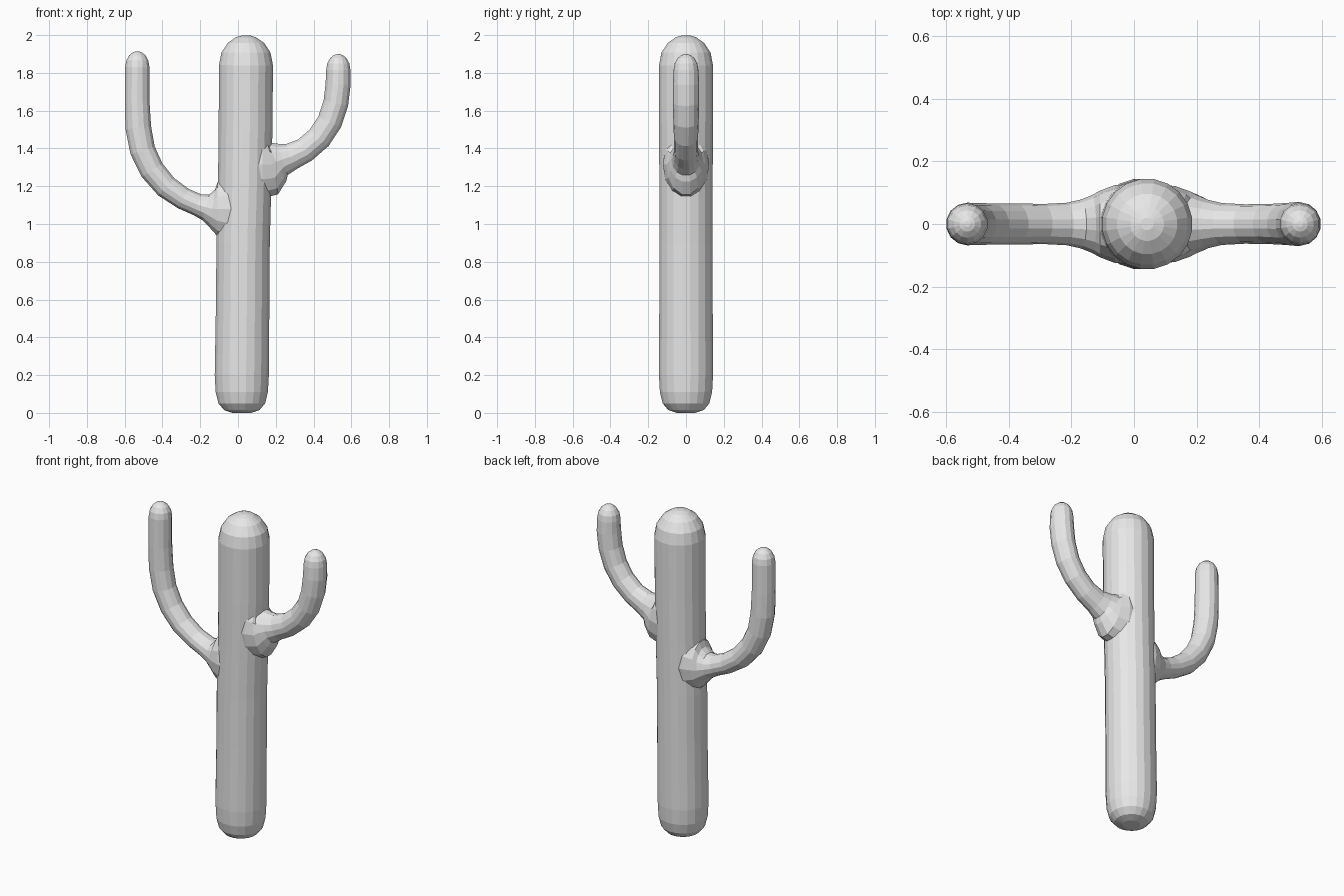
import bpy, bmesh, math
from mathutils import Vector

mat = bpy.data.materials.new("light grey")
mat.diffuse_color = (0.8, 0.8, 0.8, 1)


def dome(x, z, r, height):
    """Rings rounding off a vertical tube whose straight part ends at (x, z)."""
    return [(x, z + height * math.sin(a), r * math.cos(a), r * math.cos(a))
            for a in map(math.radians, (0, 25, 48, 68, 82))]


def tube(name, rings, sides):
    """Sweep elliptical rings (x, z, in-plane radius, y radius) along a path."""
    bm = bmesh.new()
    loops = []
    for i, (x, z, r, ry) in enumerate(rings):
        a, b = rings[max(i - 1, 0)], rings[min(i + 1, len(rings) - 1)]
        t = Vector((b[0] - a[0], b[1] - a[1])).normalized()
        loop = []
        for k in range(sides):
            ang = math.tau * (k + 0.5) / sides
            c, s = r * math.cos(ang), ry * math.sin(ang)
            loop.append(bm.verts.new((x - t.y * c, s, z + t.x * c)))
        loops.append(loop)
    for l0, l1 in zip(loops, loops[1:]):
        for k in range(sides):
            j = (k + 1) % sides
            bm.faces.new((l0[k], l0[j], l1[j], l1[k]))
    bm.faces.new(loops[0][::-1])
    bm.faces.new(loops[-1])
    bmesh.ops.recalc_face_normals(bm, faces=bm.faces)
    me = bpy.data.meshes.new(name)
    bm.to_mesh(me)
    bm.free()
    me.materials.append(mat)
    ob = bpy.data.objects.new(name, me)
    bpy.context.collection.objects.link(ob)
    return ob


# Trunk: rounded foot, slightly leaning column, domed top
trunk = tube("cactus", [
    (0.02, 0.0, 0.05, 0.05), (0.02, 0.015, 0.095, 0.095),
    (0.02, 0.05, 0.125, 0.125), (0.02, 0.11, 0.14, 0.14),
    (0.02, 0.2, 0.145, 0.145), (0.025, 0.6, 0.143, 0.143),
    (0.027, 0.9, 0.143, 0.143), (0.035, 1.2, 0.143, 0.143),
    (0.04, 1.5, 0.144, 0.144)] + dome(0.042, 1.84, 0.145, 0.16), 20)

# Left arm: flared root, long sweep upward
left = tube("left_arm", [
    (0.02, 1.08, 0.17, 0.125), (-0.06, 1.08, 0.17, 0.125),
    (-0.11, 1.08, 0.145, 0.106), (-0.135, 1.081, 0.105, 0.092),
    (-0.17, 1.088, 0.072, 0.078), (-0.215, 1.102, 0.06, 0.068),
    (-0.29, 1.135, 0.06, 0.064), (-0.38, 1.197, 0.064, 0.066),
    (-0.455, 1.285, 0.067, 0.066), (-0.505, 1.39, 0.069, 0.067),
    (-0.528, 1.51, 0.07, 0.068), (-0.534, 1.65, 0.067, 0.068)]
    + dome(-0.533, 1.83, 0.066, 0.085), 14)

# Right arm: flared root, shorter sweep upward
right = tube("right_arm", [
    (0.04, 1.315, 0.19, 0.125), (0.13, 1.315, 0.185, 0.122),
    (0.18, 1.315, 0.165, 0.104), (0.203, 1.33, 0.12, 0.092),
    (0.235, 1.342, 0.09, 0.078), (0.28, 1.356, 0.074, 0.067),
    (0.355, 1.392, 0.068, 0.063), (0.43, 1.457, 0.068, 0.064),
    (0.485, 1.54, 0.068, 0.067), (0.518, 1.64, 0.068, 0.07),
    (0.53, 1.74, 0.068, 0.07)] + dome(0.531, 1.815, 0.066, 0.085), 14)

# Fuse the arms into the trunk
bpy.context.view_layer.objects.active = trunk
for arm in (left, right):
    mod = trunk.modifiers.new("fuse", 'BOOLEAN')
    mod.operation = 'UNION'
    mod.solver = 'EXACT'
    mod.object = arm
    bpy.ops.object.modifier_apply(modifier=mod.name)
    bpy.data.objects.remove(arm)
